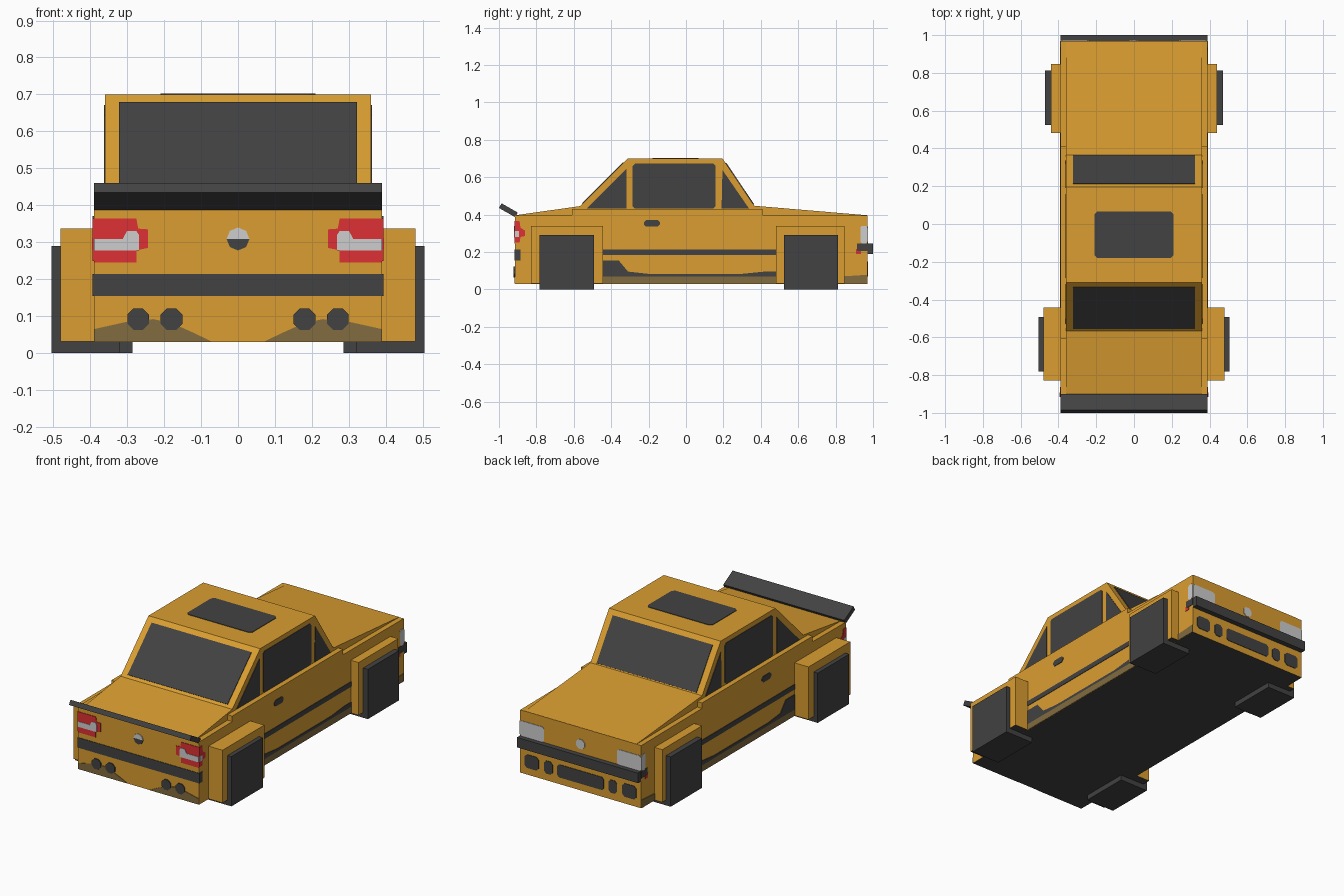
import bpy, bmesh, math

if "Cube" in bpy.data.objects:
    bpy.data.objects.remove(bpy.data.objects["Cube"])

def material(name, rgb):
    m = bpy.data.materials.new(name)
    lin = [((c / 255 + 0.055) / 1.055) ** 2.4 for c in rgb]
    m.diffuse_color = (*lin, 1)
    m.use_nodes = True
    m.node_tree.nodes["Principled BSDF"].inputs["Base Color"].default_value = m.diffuse_color
    return m

YELLOW = material("amber_paint", (218, 158, 49))
DARK = material("dark_trim", (66, 66, 66))
GREY = material("light_grey", (206, 206, 206))
RED = material("red_lens", (222, 48, 52))
DIRT = material("dirt_brown", (130, 107, 62))

def prism(name, pts, axis, a, b, mat, bottom=None):
    """Extrude a 2D outline along an axis from a to b; optional colour for faces looking down."""
    def place(p, t):
        u, v = p
        return {"x": (t, u, v), "y": (u, t, v), "z": (u, v, t)}[axis]
    bm = bmesh.new()
    lo = [bm.verts.new(place(p, a)) for p in pts]
    hi = [bm.verts.new(place(p, b)) for p in pts]
    bm.faces.new(lo)
    bm.faces.new(hi)
    n = len(pts)
    for i in range(n):
        j = (i + 1) % n
        bm.faces.new((lo[i], lo[j], hi[j], hi[i]))
    bmesh.ops.recalc_face_normals(bm, faces=bm.faces)
    me = bpy.data.meshes.new(name)
    me.materials.append(mat)
    if bottom:
        me.materials.append(bottom)
        bm.normal_update()
        for f in bm.faces:
            f.material_index = int(f.normal.z < -0.9)
    bm.to_mesh(me)
    bm.free()
    ob = bpy.data.objects.new(name, me)
    bpy.context.collection.objects.link(ob)
    return ob

def rect(u0, u1, v0, v1, c=0.0):
    """Rectangle outline, with corners cut by c."""
    if not c:
        return [(u0, v0), (u1, v0), (u1, v1), (u0, v1)]
    return [(u0 + c, v0), (u1 - c, v0), (u1, v0 + c), (u1, v1 - c),
            (u1 - c, v1), (u0 + c, v1), (u0, v1 - c), (u0, v0 + c)]

def disc(u, v, r, a0=0, a1=360, n=8):
    full = a1 - a0 == 360
    off = 22.5 if full else 0
    return [(u + r * math.cos(math.radians(a0 + off + (a1 - a0) * i / n)),
             v + r * math.sin(math.radians(a0 + off + (a1 - a0) * i / n)))
            for i in range(n if full else n + 1)]

W, REAR, FRONT, CAB = 0.39, -0.915, 0.97, 0.36

# Lower body with raised waistline, and cabin with hood and trunk wedges
prism("lower_body", [(REAR, .03), (FRONT, .03), (FRONT, .395), (.41, .398), (.41, .43),
                     (-.61, .43), (-.61, .398), (REAR, .395)], "x", -W, W, YELLOW, DARK)
prism("cabin", [(-.9, .35), (.95, .35), (FRONT, .396), (.365, .447), (.195, .70),
                (-.31, .70), (-.567, .445), (REAR, .396)], "x", -CAB, CAB, YELLOW)

# Spoiler and front bumper
prism("spoiler", [(-.913, .386), (-1.0, .435), (-.986, .46), (-.90, .411)], "x", -W, W, DARK)
prism("front_bumper", rect(FRONT, 1.0, .188, .246), "x", -W, W, DARK)

# Slanted glass and sunroof
def slanted_glass(name, p, q, t0, t1):
    a = [p[i] + (q[i] - p[i]) * t0 for i in (0, 1)]
    b = [p[i] + (q[i] - p[i]) * t1 for i in (0, 1)]
    d = math.dist(p, q)
    n = (-(q[1] - p[1]) / d * .004, (q[0] - p[0]) / d * .004)
    prism(name, [a, b, (b[0] + n[0], b[1] + n[1]), (a[0] + n[0], a[1] + n[1])],
          "x", -.322, .322, DARK)

slanted_glass("rear_window", (-.567, .445), (-.31, .70), .05, .91)
slanted_glass("windshield", (.195, .70), (.365, .447), .1, .98)
prism("sunroof", rect(-.21, .21, -.18, .067, .015), "z", .695, .703, DARK)

for s, side in ((1, "right"), (-1, "left")):
    def on_side(name, pts, mat, x=W, t=.003):
        prism(f"{side}_{name}", pts, "x", s * (x - .003), s * (x + t), mat)

    def on_rear(name, pts, mat, t=.003):
        prism(f"{side}_{name}", [(s * u, v) for u, v in pts], "y", REAR + .003, REAR - t, mat)

    def on_front(name, pts, mat, t=.003):
        prism(f"{side}_{name}", [(s * u, v) for u, v in pts], "y", FRONT - .003, FRONT + t, mat)

    # Fenders and block wheels
    for end, f0, f1, fx, w0, w1, wx in (("rear", -.828, -.443, .48, -.782, -.492, .505),
                                        ("front", .482, .847, .44, .525, .812, .47)):
        prism(f"{side}_{end}_fender", rect(f0, f1, .031, .338), "x", s * .35, s * fx, YELLOW, DARK)
        prism(f"{side}_{end}_wheel", rect(w0, w1, 0, .29), "x", s * (wx - .185), s * wx, DARK)

    # Side windows
    on_side("door_window", rect(-.285, .158, .432, .672, .012), DARK, CAB)
    on_side("rear_quarter_window", [(-.53, .432), (-.318, .432), (-.318, .645)], DARK, CAB)
    on_side("front_quarter_window", [(.19, .432), (.337, .432), (.195, .638)], DARK, CAB)

    # Side trim, handle and dirty sill
    on_side("side_stripe", rect(-.445, .484, .185, .214), DARK)
    on_side("door_handle", rect(-.225, -.14, .335, .371, .012), DARK)
    on_side("sill_shadow", [(-.444, .068), (-.444, .155), (-.36, .155), (-.31, .095), (-.2, .083),
                            (.3, .083), (.42, .095), (.483, .095), (.483, .068)], DARK)
    on_side("sill_dirt", rect(-.444, .483, .031, .068), DIRT)
    on_side("front_corner_dirt", [(.846, .031), (.969, .031), (.969, .078), (.846, .07)], DIRT)

    # Details wrapping round the corners
    on_side("tail_light_wrap", [(REAR, .25), (-.89, .25), (-.885, .28), (-.862, .285),
                                (-.862, .315), (-.885, .33), (-.89, .365), (REAR, .365)], RED)
    on_side("tail_lens_wrap", rect(REAR, -.892, .28, .312), GREY, t=.005)
    on_side("rear_stripe_wrap", rect(REAR, -.886, .155, .214), DARK)
    on_side("bumper_wrap", rect(.915, FRONT, .205, .246), DARK)
    on_side("side_marker", rect(.91, .935, .188, .215), RED, t=.002)
    on_side("headlight_wrap", rect(.933, FRONT, .246, .34, .008), GREY)

    # Rear face: lights, dirt and exhaust tips
    on_rear("tail_light", [(W, .245), (.275, .245), (.275, .278), (.243, .285), (.243, .335),
                           (.27, .337), (.275, .365), (W, .365)], RED)
    on_rear("tail_lens", [(W, .278), (.268, .278), (.268, .32), (.275, .331), (.30, .331),
                          (.312, .309), (W, .309)], GREY, .005)
    on_rear("rear_dirt", [(.07, .031), (.12, .055), (.18, .082), (.23, .092), (.30, .085),
                          (W, .065), (W, .031)], DIRT)
    for i, x in enumerate((.18, .27)):
        on_rear(f"exhaust_tip_{i + 1}", disc(x, .092, .032), DARK, .006)

    # Front face: headlight and lower grilles
    on_front("headlight", rect(.235, W, .246, .335, .01), GREY)
    on_front("small_grille", rect(.18, .235, .07, .145, .014), DARK)
    on_front("outer_grille", rect(.27, .36, .07, .148, .014), DARK)

# Central details on the rear and front
prism("rear_stripe", rect(-W, W, .155, .214), "y", REAR + .003, REAR - .003, DARK)
prism("rear_boss_top", disc(0, .309, .031, 0, 180, 4), "y", REAR + .003, REAR - .004, GREY)
prism("rear_boss_bottom", disc(0, .309, .031, 180, 360, 4), "y", REAR + .003, REAR - .004, DARK)
prism("front_boss", disc(0, .30, .03), "y", FRONT - .003, FRONT + .004, GREY)
prism("center_grille", rect(-.15, .15, .07, .145, .012), "y", FRONT - .003, FRONT + .003, DARK)
